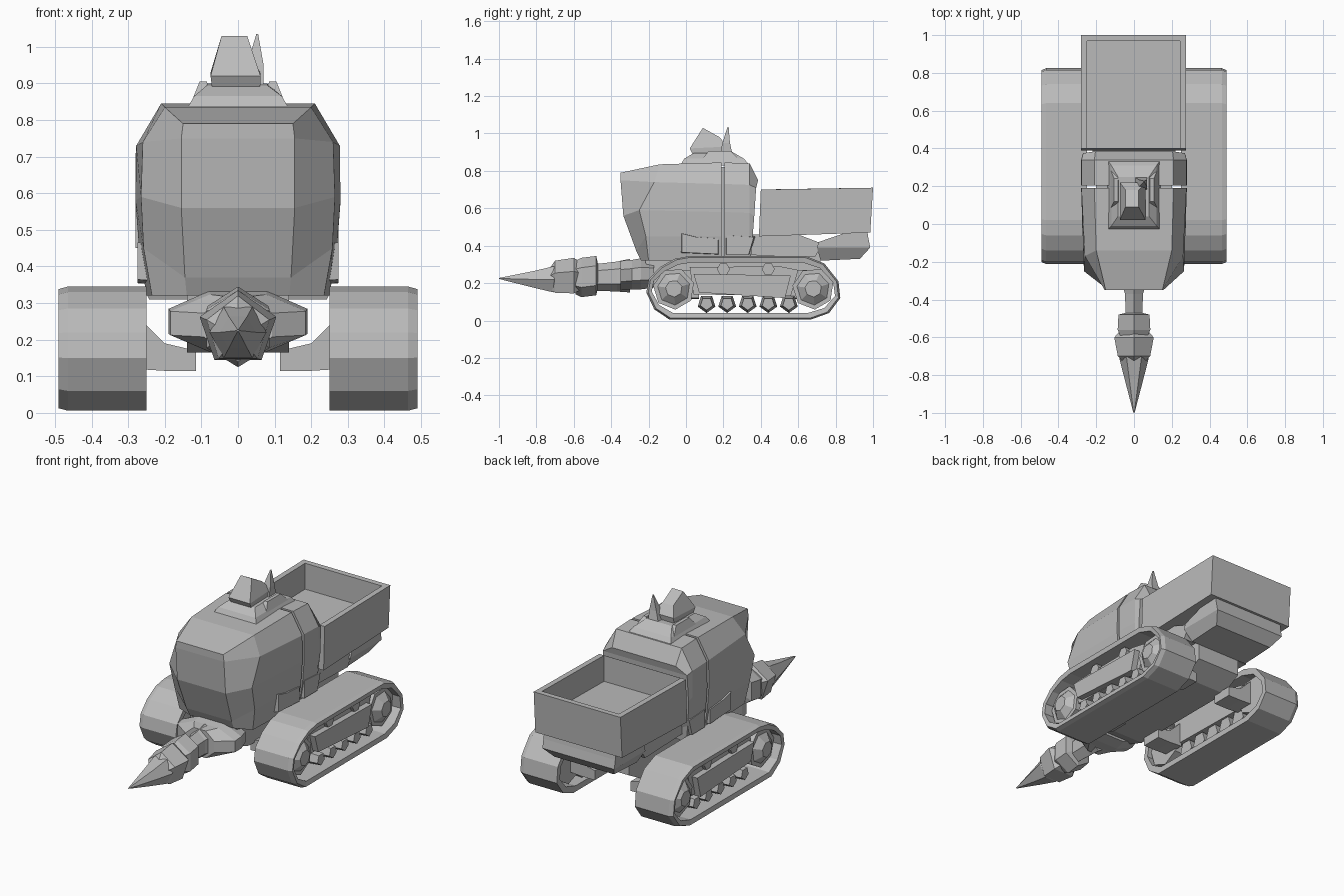
import bpy
import bmesh
from math import sin, cos, pi

if "Cube" in bpy.data.objects:
    bpy.data.objects.remove(bpy.data.objects["Cube"], do_unlink=True)

grey = bpy.data.materials.new("plain grey")
grey.use_nodes = True
grey.diffuse_color = (0.5, 0.5, 0.5, 1)
grey.node_tree.nodes["Principled BSDF"].inputs["Base Color"].default_value = (0.5, 0.5, 0.5, 1)


def finish(name, bm):
    bmesh.ops.recalc_face_normals(bm, faces=bm.faces)
    mesh = bpy.data.meshes.new(name)
    bm.to_mesh(mesh)
    bm.free()
    mesh.materials.append(grey)
    obj = bpy.data.objects.new(name, mesh)
    bpy.context.collection.objects.link(obj)
    return obj


def loft_bm(rings, caps=True, loop=False):
    """Skin a list of equal-length closed rings."""
    bm = bmesh.new()
    rows = [[bm.verts.new(p) for p in ring] for ring in rings]
    pairs = list(zip(rows, rows[1:])) + ([(rows[-1], rows[0])] if loop else [])
    n = len(rows[0])
    for a, b in pairs:
        for i in range(n):
            j = (i + 1) % n
            bm.faces.new((a[i], a[j], b[j], b[i]))
    if caps and not loop:
        bm.faces.new(rows[0])
        bm.faces.new(rows[-1])
    return bm


def prism(name, profile, x0, x1, taper=1.0):
    """Extrude a (y, z) profile along x, with the second end scaled by taper."""
    cy = sum(p[0] for p in profile) / len(profile)
    cz = sum(p[1] for p in profile) / len(profile)
    far = [(x1, cy + (y - cy) * taper, cz + (z - cz) * taper) for y, z in profile]
    return finish(name, loft_bm([[(x0, y, z) for y, z in profile], far]))


def ngon(cy, cz, r, n, turn=0.0):
    return [(cy + r * cos(2 * pi * i / n + turn), cz + r * sin(2 * pi * i / n + turn))
            for i in range(n)]


def spindle(name, stations, n, turn=0.0):
    """Loft of ellipses along y: (y, centre z, half width, half height)."""
    rings = [[(rx * cos(2 * pi * i / n + turn), y, zc + rz * sin(2 * pi * i / n + turn))
              for i in range(n)] for y, zc, rx, rz in stations]
    return finish(name, loft_bm(rings))


def slab(name, levels):
    """Loft of rectangles upward: (x0, x1, y0, y1, z, rise towards the back)."""
    rings = [[(x0, y0, z), (x1, y0, z), (x1, y1, z + rise), (x0, y1, z + rise)]
             for x0, x1, y0, y1, z, rise in levels]
    return finish(name, loft_bm(rings))


def shell(name, halves):
    """Loft of half rings, top to bottom, mirrored across x."""
    rings = [h + [(-x, y, z) for x, y, z in reversed(h)] for h in halves]
    bm = loft_bm(rings, caps=False)
    bm.verts.ensure_lookup_table()
    n = len(rings[0])
    # End caps as horizontal strips, so each front panel has its own slope
    for base in (0, n * (len(rings) - 1)):
        for i in range(n // 2 - 1):
            bm.faces.new([bm.verts[base + k] for k in (i, i + 1, n - 2 - i, n - 1 - i)])
    return finish(name, bm)


# Cab: sloped nose with a folded front and chamfered shoulders
shell("cab", [
    [(.15, -.35, .79), (.155, -.35, .75), (.155, -.335, .56), (.145, -.265, .37), (.14, -.24, .32)],
    [(.2, -.14, .835), (.26, -.17, .74), (.265, -.25, .59), (.258, -.215, .45), (.235, -.2, .32)],
    [(.21, .19, .845), (.278, .19, .73), (.28, .19, .58), (.27, .19, .45), (.25, .19, .32)]])

# Rear cab, divided from the nose by a narrow seam
rear = [(.21, .845), (.278, .73), (.28, .58), (.27, .45), (.25, .33)]
shell("rear_cab", [
    [(x, .205, z) for x, z in rear],
    [(x, .34, z - .005) for x, z in rear],
    [(x * .97, .385 - .01 * i, .75 if i == 0 else z - .02) for i, (x, z) in enumerate(rear)]])
prism("cab_seam", [(.18, .34), (.18, .82), (.215, .82), (.215, .34)], -.2, .2)

# Roof hatch: stepped base, faceted dome and a thin fin behind
slab("hatch_base", [(-.14, .14, -.03, .34, .83, 0), (-.12, .12, -.01, .31, .865, 0),
                    (-.085, .08, .04, .25, .895, .005)])
for s, side in ((1, "left"), (-1, "right")):
    slab(side + "_hatch_ridge", [(s * .07, s * .125, .08, .29, .855, 0),
                                 (s * .085, s * .105, .12, .24, .905, 0)])
slab("hatch_dome", [(-.07, .06, .04, .21, .88, 0), (-.075, .062, .02, .22, .92, .01),
                    (-.045, .025, .09, .18, 1.03, -.05)])
slab("hatch_fin", [(.0, .07, .18, .25, .88, 0), (.025, .07, .195, .235, .95, 0),
                   (.05, .055, .222, .228, 1.035, 0)])

# Open load bed, its front wall thinner than the others
bed = loft_bm([[(-.28, y0, z0), (.275, y0, z0), (.275, y1, z1), (-.28, y1, z1)]
               for y0, z0, y1, z1 in ((.39, .45, .985, .47), (.4, .7, 1.0, .71))])
bmesh.ops.recalc_face_normals(bed, faces=bed.faces)
top = max(bed.faces, key=lambda f: f.calc_center_median().z)
bmesh.ops.inset_region(bed, faces=[top], thickness=.045)
for v in top.verts:
    if v.co.y < .6:
        v.co.y -= .03
floor = bmesh.ops.extrude_face_region(bed, geom=[top])["geom"]
moved = [v for v in floor if isinstance(v, bmesh.types.BMVert)]
bmesh.ops.translate(bed, verts=moved, vec=(0, 0, -.15))
if top.is_valid:
    bmesh.ops.delete(bed, geom=[top], context="FACES_ONLY")
finish("load_bed", bed)

# Frame under the bed, rear bumper and central chassis
prism("bed_frame", [(.34, .46), (.34, .35), (.69, .34), (.73, .41), (.6, .46)], -.22, .22)
finish("rear_bumper", loft_bm([
    [(-w, y0, z0), (w, y0, z0), (w, y1, z1), (-w, y1, z1)]
    for w, y0, z0, y1, z1 in ((.19, .72, .32, .93, .33), (.23, .7, .39, .985, .39),
                              (.23, .71, .42, .975, .44), (.23, .87, .475, .97, .475))]))
prism("chassis", [(-.22, .34), (-.2, .2), (-.1, .165), (.6, .165), (.72, .23), (.72, .37)], -.14, .14)

# Drill arm and drill, along the centre line
spindle("arm_mount", [(-.35, .24, .1, .085), (-.29, .245, .2, .085), (-.24, .25, .205, .09),
                      (-.17, .25, .18, .08)], 8, pi / 8)
spindle("drill_arm", [(-.5, .23, .05, .07), (-.37, .235, .055, .08), (-.3, .24, .08, .09)], 6, pi / 6)
spindle("drill_collar", [(-.59, .23, .085, .09), (-.56, .23, .1, .105), (-.48, .24, .095, .105),
                         (-.47, .24, .05, .06)], 6, pi / 6)
spindle("drill_ring", [(-.725, .22, .065, .065), (-.7, .225, .09, .095), (-.6, .23, .11, .105),
                       (-.56, .23, .07, .08)], 5, pi / 2)
spindle("drill_tip", [(-1.0, .225, .003, .003), (-.82, .22, .05, .05), (-.71, .22, .078, .08),
                      (-.66, .225, .06, .07)], 6)

# Crawler tracks and their running gear, on both sides
belt = [(-.212, .15), (-.2, .22), (-.14, .285), (-.06, .33), (.02, .345), (.64, .345), (.74, .305),
        (.815, .21), (.825, .12), (.765, .04), (.67, .006), (-.09, .006), (-.17, .06)]
for s, side in ((1, "left"), (-1, "right")):
    rings = []
    for y, z in belt:
        iy, iz = .31 + (y - .31) * .945, .175 + (z - .175) * .8
        rings.append([(s * .25, y, z), (s * .465, y, z),
                      (s * .49, .31 + (y - .31) * .98, .175 + (z - .175) * .96),
                      (s * .485, iy, iz), (s * .25, iy, iz)])
    finish(side + "_track_belt", loft_bm(rings, loop=True))

    for end, y in (("front", -.065), ("rear", .68)):
        prism(f"{side}_{end}_wheel", ngon(y, .17, .112, 7, .3), s * .27, s * .44)
        prism(f"{side}_{end}_hub", ngon(y, .17, .1, 7, .3), s * .43, s * .475, .45)
    prism(side + "_track_frame", [(.02, .285), (.04, .14), (.56, .13), (.6, .27), (.5, .29)],
          s * .27, s * .43)
    prism(side + "_side_beam", [(.04, .25), (.07, .15), (.53, .12), (.56, .24)], s * .42, s * .465)
    for i in range(5):
        prism(f"{side}_road_wheel_{i + 1}", ngon(.11 + .11 * i, .09, .05, 5, pi / 10 + pi / 5),
              s * .28, s * .455, .7)
    for i in range(2):
        prism(f"{side}_return_roller_{i + 1}", ngon(.2 + .24 * i, .275, .035, 6), s * .28, s * .45)

    # Struts joining the tracks to the chassis
    for i, y in enumerate((-.05, .55)):
        rings = [[(s * x, y, lo), (s * x, y + .12, lo), (s * x, y + .12, hi), (s * x, y, hi)]
                 for x, lo, hi in ((.115, .115, .17), (.2, .115, .19), (.28, .12, .27))]
        finish(f"{side}_strut_{i + 1}", loft_bm(rings))
    # Shallow guards low on the cab side
    prism(side + "_side_guard", [(-.03, .47), (-.03, .36), (.18, .35), (.18, .44), (.05, .45)],
          s * .22, s * .274, .92)
    prism(side + "_rear_guard", [(.21, .46), (.21, .35), (.34, .35), (.37, .45)],
          s * .22, s * .274, .92)
